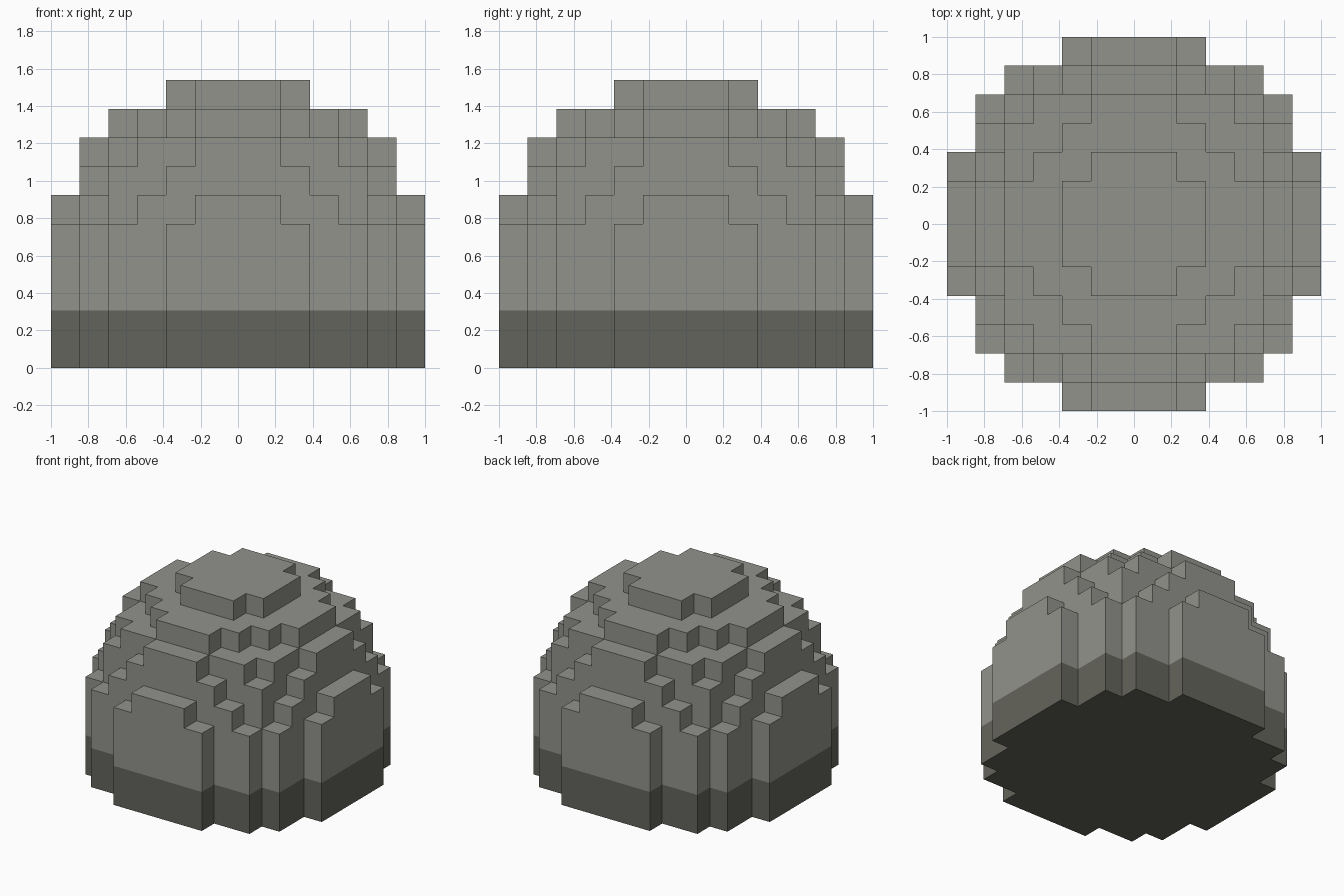
import bpy
import bmesh
from mathutils import Vector

cube = bpy.data.objects.get("Cube")
if cube:
    bpy.data.objects.remove(cube, do_unlink=True)

RADIUS = 6.5             # dome radius in blocks
UNIT = 1 / RADIUS        # block size
CENTRE, TOP = 3, 10      # sphere centre layer, total layers
BASE = 2                 # dark layers at the bottom


def material(name, rgb):
    mat = bpy.data.materials.new(name)
    mat.use_nodes = True
    mat.diffuse_color = (*rgb, 1)
    bsdf = mat.node_tree.nodes["Principled BSDF"]
    bsdf.inputs["Base Color"].default_value = (*rgb, 1)
    bsdf.inputs["Roughness"].default_value = 0.9
    return mat


def filled(cell):
    """A blocky sphere whose lower half runs straight down to the floor."""
    x, y, z = cell
    rise = max(z - CENTRE, 0)
    return 0 <= z < TOP and x * x + y * y + rise * rise <= RADIUS ** 2


def block_shell(name, layers, mat):
    """Build the outer block faces of the given layers as one mesh."""
    bm = bmesh.new()
    span = range(-6, 7)
    cells = [(x, y, z) for x in span for y in span for z in layers]
    for cell in filter(filled, cells):
        centre = Vector(cell) + Vector((0, 0, 0.5))
        for axis in range(3):
            for sign in (-1, 1):
                normal = Vector((0, 0, 0))
                normal[axis] = sign
                if filled(tuple(int(c) for c in Vector(cell) + normal)):
                    continue
                u = Vector((0, 0, 0))
                u[(axis + 1) % 3] = 0.5
                v = normal.cross(u)
                mid = centre + normal / 2
                corners = (mid - u - v, mid + u - v, mid + u + v, mid - u + v)
                bm.faces.new([bm.verts.new(c * UNIT) for c in corners])
    bmesh.ops.remove_doubles(bm, verts=bm.verts, dist=UNIT / 100)
    mesh = bpy.data.meshes.new(name)
    bm.to_mesh(mesh)
    bm.free()
    mesh.materials.append(mat)
    obj = bpy.data.objects.new(name, mesh)
    bpy.context.collection.objects.link(obj)
    return obj


# Dark footing and the lighter stepped dome above it
block_shell("base", range(BASE), material("dark stone", (0.127, 0.127, 0.107)))
block_shell("dome", range(BASE, TOP), material("light stone", (0.287, 0.287, 0.262)))
